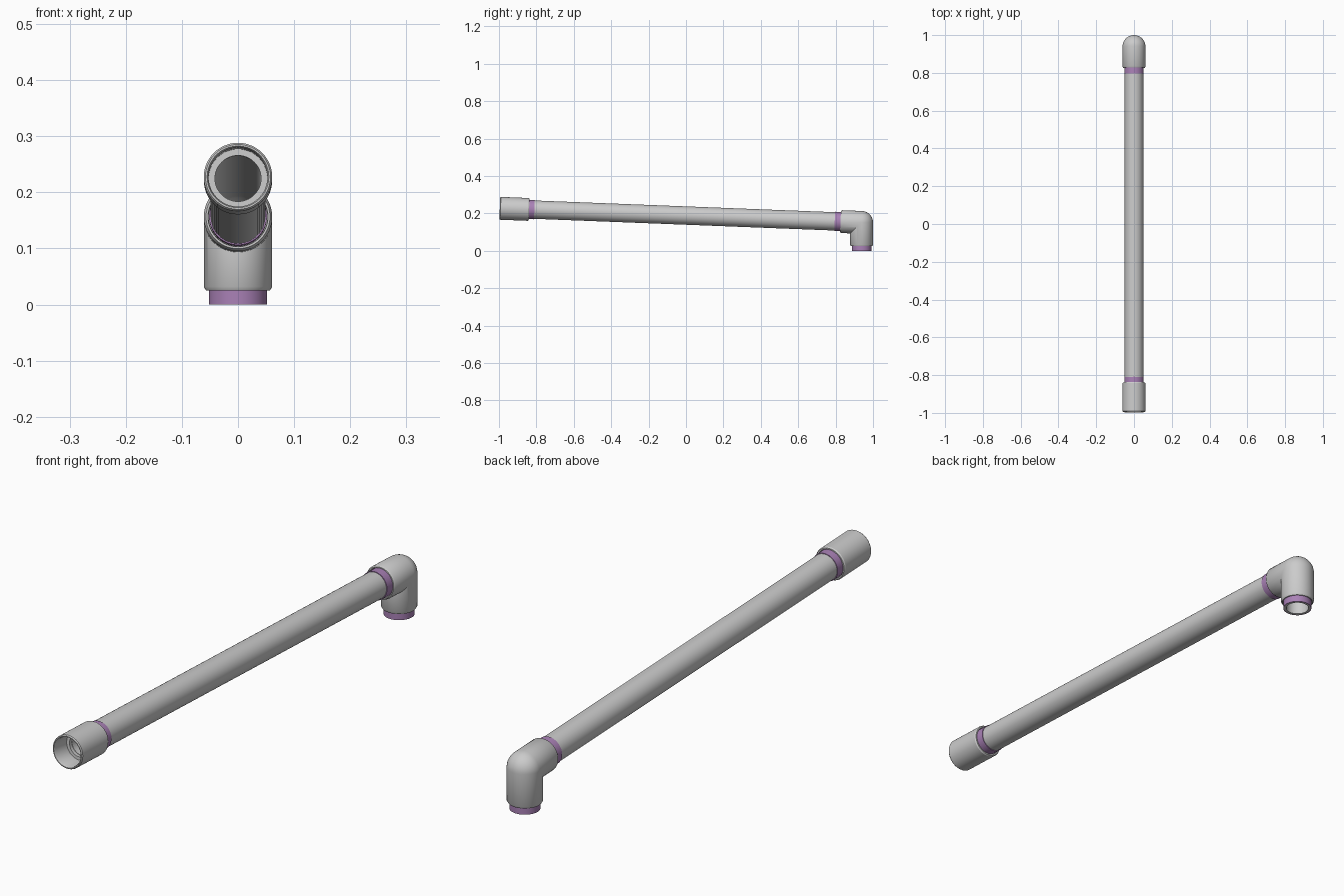
import bpy, bmesh, math
from mathutils import Vector

if "Cube" in bpy.data.objects:
    bpy.data.objects.remove(bpy.data.objects["Cube"])

SEG = 48
X = Vector((1, 0, 0))
SLOPE = math.atan(0.039)
AXIS = Vector((0, math.cos(SLOPE), -math.sin(SLOPE)))    # direction of the long run
UP = Vector((0, math.sin(SLOPE), math.cos(SLOPE)))       # perpendicular to it
DOWN = Vector((0, 0, -1))
BACK = Vector((0, 1, 0))
CORNER = Vector((0, 0.939, 0.152))
RUN = CORNER - AXIS * 0.939                              # point on the run near y = 0

purple = bpy.data.materials.new("purple_primer")
purple.diffuse_color = (0.40, 0.22, 0.47, 1)
purple.use_nodes = True
purple.node_tree.nodes["Principled BSDF"].inputs["Base Color"].default_value = purple.diffuse_color


def ring(center, r, u):
    return [center + r * (math.cos(a) * X + math.sin(a) * u)
            for a in (2 * math.pi * i / SEG for i in range(SEG))]


def loft(name, rings, mat=None):
    """Skin a closed chain of rings into one watertight hollow part."""
    bm = bmesh.new()
    loops = [[bm.verts.new(p) for p in r] for r in rings]
    for k, a in enumerate(loops):
        b = loops[(k + 1) % len(loops)]
        for i in range(SEG):
            j = (i + 1) % SEG
            bm.faces.new((a[i], a[j], b[j], b[i]))
    bmesh.ops.remove_doubles(bm, verts=bm.verts, dist=1e-5)
    bmesh.ops.recalc_face_normals(bm, faces=bm.faces)
    me = bpy.data.meshes.new(name)
    bm.to_mesh(me)
    bm.free()
    ob = bpy.data.objects.new(name, me)
    bpy.context.collection.objects.link(ob)
    if mat:
        me.materials.append(mat)
    bpy.ops.object.select_all(action='DESELECT')
    ob.select_set(True)
    bpy.context.view_layer.objects.active = ob
    bpy.ops.object.shade_smooth_by_angle(angle=math.radians(30))
    return ob


def lathe(name, origin, d, u, profile, mat=None):
    return loft(name, [ring(origin + d * t, r, u) for r, t in profile], mat)


def tube(name, origin, d, u, r_out, r_in, t0, t1, mat=None):
    return lathe(name, origin, d, u,
                 [(r_out, t0), (r_out, t1), (r_in, t1), (r_in, t0)], mat)


def bend(r, steps=12):
    """Rings round the corner: ball outside, sharp mitre inside."""
    m = (UP + BACK) / (1 + UP.dot(BACK))
    out = []
    for k in range(steps + 1):
        a = (math.pi / 2 - SLOPE) * (1 - k / steps)
        u = Vector((0, math.cos(a), math.sin(a)))
        pts = []
        for i in range(SEG):
            f = 2 * math.pi * i / SEG
            s = math.sin(f)
            pts.append(CORNER + r * (math.cos(f) * X + s * (u if s > 0 else m)))
        out.append(pts)
    return out


# long sloping pipe
tube("long_pipe", RUN, AXIS, UP, 0.049, 0.041, -0.91, 0.874)

# straight coupling with a socket at each end and a stop in the middle
lathe("coupling", RUN, AXIS, UP, [
    (0.058, -0.997), (0.061, -0.993), (0.061, -0.845), (0.058, -0.840),
    (0.0535, -0.840), (0.0525, -0.845), (0.0525, -0.912), (0.041, -0.912),
    (0.041, -0.925), (0.0525, -0.925), (0.0525, -0.990), (0.055, -0.997)])

# elbow: two socketed legs joined by the rounded corner
leg_out = [(0.0535, 0), (0.057, 0), (0.061, 0.007)]
leg_in = [(0.041, 0.065), (0.0525, 0.065), (0.0525, 0.004)]
A, B = 0.113, 0.127
elbow = [ring(CORNER - AXIS * (A - t), r, UP) for r, t in leg_out]
elbow += bend(0.061)
elbow += [ring(CORNER + DOWN * (B - t), r, BACK) for r, t in reversed(leg_out)]
elbow += [ring(CORNER + DOWN * (s if s == 0.065 else B - s), r, BACK)
          for r, s in reversed(leg_in)]
elbow += bend(0.041)[::-1]
elbow += [ring(CORNER - AXIS * (s if s == 0.065 else A - s), r, UP) for r, s in leg_in]
loft("elbow", elbow)

# short stub out of the bottom of the elbow
tube("outlet_stub", CORNER, DOWN, BACK, 0.050, 0.041, 0.066, 0.1515)

# purple bands at every joint
tube("coupling_band", RUN, AXIS, UP, 0.0515, 0.0485, -0.87, -0.812, purple)
tube("elbow_band", RUN, AXIS, UP, 0.0515, 0.0485, 0.795, 0.85, purple)
tube("outlet_band", CORNER, DOWN, BACK, 0.0518, 0.0495, 0.10, 0.152, purple)
